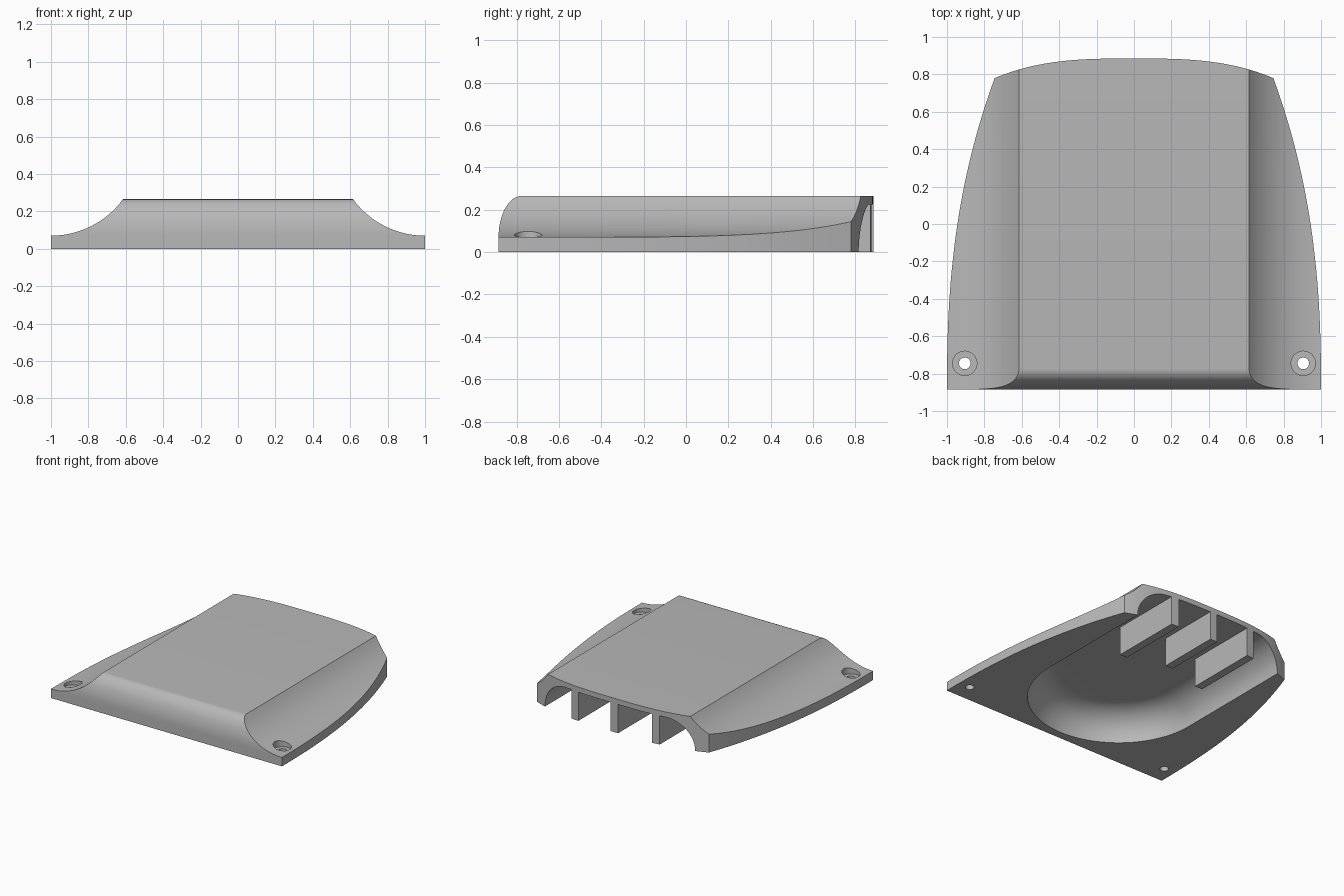
import bpy, bmesh, math
from mathutils import Vector

cube = bpy.data.objects.get("Cube")
if cube:
    bpy.data.objects.remove(cube, do_unlink=True)


def loft(name, loops):
    """Closed solid through matching loops of 3D points."""
    bm = bmesh.new()
    rings = [[bm.verts.new(p) for p in loop] for loop in loops]
    n = len(rings[0])
    for a, b in zip(rings, rings[1:]):
        for i in range(n):
            j = (i + 1) % n
            bm.faces.new((a[i], a[j], b[j], b[i]))
    bm.faces.new(rings[0][::-1])
    bm.faces.new(rings[-1])
    bmesh.ops.recalc_face_normals(bm, faces=bm.faces)
    mesh = bpy.data.meshes.new(name)
    bm.to_mesh(mesh)
    bm.free()
    obj = bpy.data.objects.new(name, mesh)
    bpy.context.collection.objects.link(obj)
    return obj


def box(name, x0, x1, y0, y1, z0, z1):
    base = [(x0, y0), (x1, y0), (x1, y1), (x0, y1)]
    return loft(name, [[(x, y, z) for x, y in base] for z in (z0, z1)])


def cylinder(name, x, y, radius, z0, z1, sides=40):
    ring = [(x + radius * math.cos(math.tau * i / sides),
             y + radius * math.sin(math.tau * i / sides)) for i in range(sides)]
    return loft(name, [[(px, py, z) for px, py in ring] for z in (z0, z1)])


def boolean(target, tool, operation):
    mod = target.modifiers.new("cut", 'BOOLEAN')
    mod.operation = operation
    mod.solver = 'EXACT'
    mod.object = tool
    bpy.context.view_layer.objects.active = target
    bpy.ops.object.modifier_apply(modifier=mod.name)
    bpy.data.objects.remove(tool, do_unlink=True)


def mirrored(half):
    """Complete a +x half outline, skipping points on the centre line."""
    return half + [(-x, v) for x, v in reversed(half) if x > 0]


# Plan outline: bowed sides and a gently curved back
CORNER_X, CORNER_Y, BACK, HALF = 0.745, 0.78, 0.885, 0.885
plan = [(1, -1)]
for i in range(33):
    t = i / 32
    plan.append((1 - (1 - CORNER_X) * t ** 2.4, -HALF + (CORNER_Y + HALF) * t))
for i in range(1, 25):
    t = 1 - i / 24
    plan.append((CORNER_X * t, BACK - (BACK - CORNER_Y) * t ** 3))
plan = mirrored(plan)
cover = loft("cover", [[(x, y, z) for x, y in plan] for z in (0, 0.4)])

# Cross-section: flat roof with concave flanks down to thin wings
R, ARC_Z = 0.477, 0.547
section = [(1.1, -0.1), (1.1, 0.07)]
sweep = math.asin(0.385 / R)
for i in range(25):
    a = sweep * i / 24
    section.append((1 - R * math.sin(a), ARC_Z - R * math.cos(a)))
section.append((0.615, 0.5))
section = mirrored(section)
boolean(cover, loft("section_cutter", [[(x, y, z) for x, z in section] for y in (-1.3, 1.3)]),
        'INTERSECT')

# Side profile: rounded front edge
side = [(1.2, -0.2), (-HALF, -0.2)]
for i in range(21):
    a = math.pi / 2 * i / 20
    side.append((-HALF + 0.11 * (1 - math.cos(a)), 0.07 + 0.195 * math.sin(a)))
side.append((1.2, 0.265))
boolean(cover, loft("side_cutter", [[(x, y, z) for y, z in side] for x in (-1.3, 1.3)]),
        'INTERSECT')

# Hollow underside: round at the front, open at the back, filleted ceiling
CEILING, INNER, MID_Y = 0.225, 0.425, -0.17


def hollow_loop(width, z):
    loop = [(width, 1.2, z)]
    for i in range(49):
        a = math.pi * i / 48
        loop.append((width * math.cos(a), MID_Y - width * math.sin(a), z))
    return loop + [(-width, 1.2, z)]


loops = [hollow_loop(INNER + CEILING, -0.1)]
for i in range(17):
    a = math.pi / 2 * i / 16
    loops.append(hollow_loop(INNER + CEILING * math.cos(a), CEILING * math.sin(a)))
hollow = loft("hollow_cutter", loops)

# Three fins left standing in the rear opening
for x, front in ((-0.35, 0.3), (0, 0.39), (0.35, 0.3)):
    boolean(hollow, box("fin", x - 0.032, x + 0.032, front, 1.4, -0.3, 0.5), 'DIFFERENCE')
boolean(cover, hollow, 'DIFFERENCE')

# Counterbored screw holes in the front corners
for s in (-1, 1):
    boolean(cover, cylinder("counterbore", s * 0.905, -0.745, 0.065, 0.045, 0.4), 'DIFFERENCE')
    boolean(cover, cylinder("screw_hole", s * 0.905, -0.745, 0.031, -0.2, 0.4), 'DIFFERENCE')

# Material and shading
grey = bpy.data.materials.new("plain_grey")
grey.use_nodes = True
colour = (0.48, 0.48, 0.48, 1)
grey.diffuse_color = colour
grey.node_tree.nodes["Principled BSDF"].inputs["Base Color"].default_value = colour
cover.data.materials.clear()
cover.data.materials.append(grey)
for face in cover.data.polygons:
    face.material_index = 0
bpy.ops.object.select_all(action='DESELECT')
cover.select_set(True)
bpy.context.view_layer.objects.active = cover
bpy.ops.object.shade_smooth_by_angle(angle=math.radians(25))
